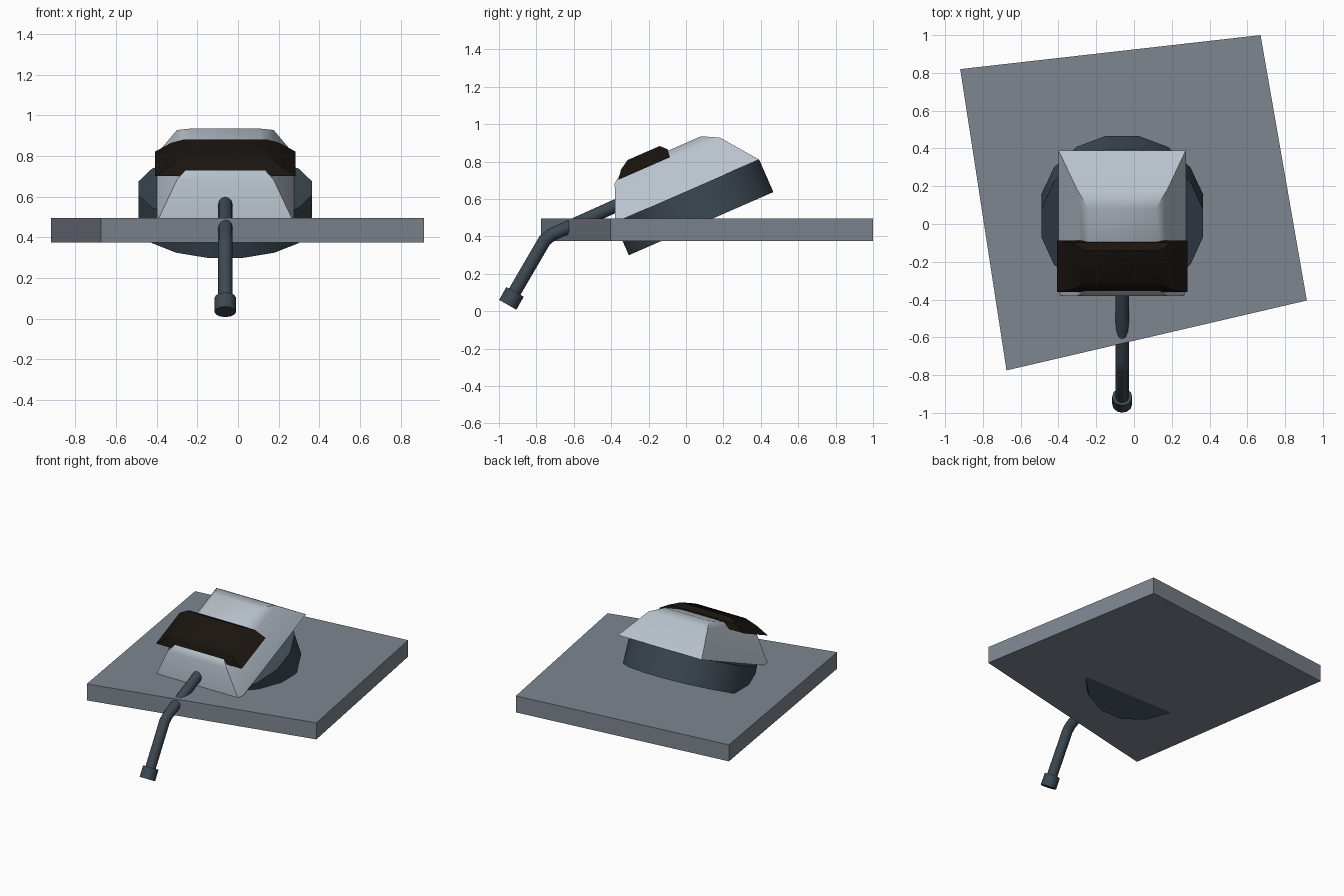
import bpy, bmesh, math
from mathutils import Matrix, Vector

if "Cube" in bpy.data.objects:
    bpy.data.objects.remove(bpy.data.objects["Cube"])

CX = -0.0625
# Frame of the tilted turret: origin at the middle of its housing base
TILT = Matrix.Translation((CX, 0, 0.64)) @ Matrix.Rotation(math.radians(23.6), 4, 'X')


def material(name, rgb):
    m = bpy.data.materials.new(name)
    m.diffuse_color = (*rgb, 1)
    m.use_nodes = True
    m.node_tree.nodes["Principled BSDF"].inputs["Base Color"].default_value = m.diffuse_color
    return m


SLATE = material("slate_grey", (0.21, 0.24, 0.28))
LIGHT = material("light_grey", (0.48, 0.54, 0.60))
DARK = material("dark_steel", (0.045, 0.065, 0.085))
BLACK = material("black", (0.010, 0.007, 0.005))


def finish(name, bm, mat, matrix=Matrix(), angle=30):
    bmesh.ops.recalc_face_normals(bm, faces=bm.faces)
    me = bpy.data.meshes.new(name)
    bm.to_mesh(me)
    bm.free()
    me.transform(matrix)
    me.materials.append(mat)
    ob = bpy.data.objects.new(name, me)
    bpy.context.collection.objects.link(ob)
    bpy.ops.object.select_all(action='DESELECT')
    ob.select_set(True)
    bpy.context.view_layer.objects.active = ob
    bpy.ops.object.shade_smooth_by_angle(angle=math.radians(angle))
    return ob


def loft(rings):
    """Closed solid through a stack of rings with equal point counts."""
    bm = bmesh.new()
    loops = [[bm.verts.new(p) for p in ring] for ring in rings]
    n = len(loops[0])
    for a, b in zip(loops, loops[1:]):
        for i in range(n):
            j = (i + 1) % n
            bm.faces.new((a[i], a[j], b[j], b[i]))
    bm.faces.new(loops[0])
    bm.faces.new(loops[-1])
    return bm


def rect(hx, front, back, z):
    return [(-hx, front, z), (hx, front, z), (hx, back, z), (-hx, back, z)]


def tube(path, radius, sides):
    """Mitred tube along a path lying in the x = CX plane, points are (y, z)."""
    pts = [Vector((CX, y, z)) for y, z in path]
    rings = []
    for i, p in enumerate(pts):
        d0 = (p - pts[max(i - 1, 0)]).normalized()
        d1 = (pts[min(i + 1, len(pts) - 1)] - p).normalized()
        d = (d0 + d1).normalized()
        stretch = radius / (d.dot(d1 if d1.length else d0))
        side = d.cross(Vector((1, 0, 0)))
        rings.append([p + Vector((radius * math.cos(a), 0, 0)) + side * stretch * math.sin(a)
                      for a in (2 * math.pi * k / sides for k in range(sides))])
    return loft(rings)


# Floor plate
corners = [(-0.92, 0.82), (-0.675, -0.775), (0.915, -0.405), (0.67, 1.0)]
finish("floor_plate", loft([[(x, y, z) for x, y in corners] for z in (0.375, 0.495)]), SLATE)

# Round turret ring under the housing
ring = [[(0.435 * math.cos(a), 0.005 + 0.43 * math.sin(a), z)
         for a in (math.pi * (2 * k + 1) / 16 for k in range(16))] for z in (-0.19, 0.0)]
finish("turret_ring", loft(ring), DARK, TILT)

# Sloped housing with a bevelled top
finish("housing", loft([rect(0.337, -0.414, 0.426, 0),
                        rect(0.238, -0.332, 0.281, 0.192),
                        rect(0.177, -0.27, 0.191, 0.238)]), LIGHT, TILT, 40)

# Black band overhanging the sides
finish("visor_band", loft([rect(0.345, -0.306, -0.006, 0.202),
                           rect(0.265, -0.272, 0.0, 0.246),
                           rect(0.20, -0.22, -0.032, 0.279)]), BLACK, TILT, 40)

# Drooping barrel and muzzle
finish("barrel", tube([(-0.28, 0.606), (-0.72, 0.408), (-0.756, 0.378), (-0.918, 0.10)],
                      0.035, 12), DARK, angle=35)
finish("muzzle", tube([(-0.914, 0.103), (-0.953, 0.034)], 0.053, 12), DARK, angle=35)
